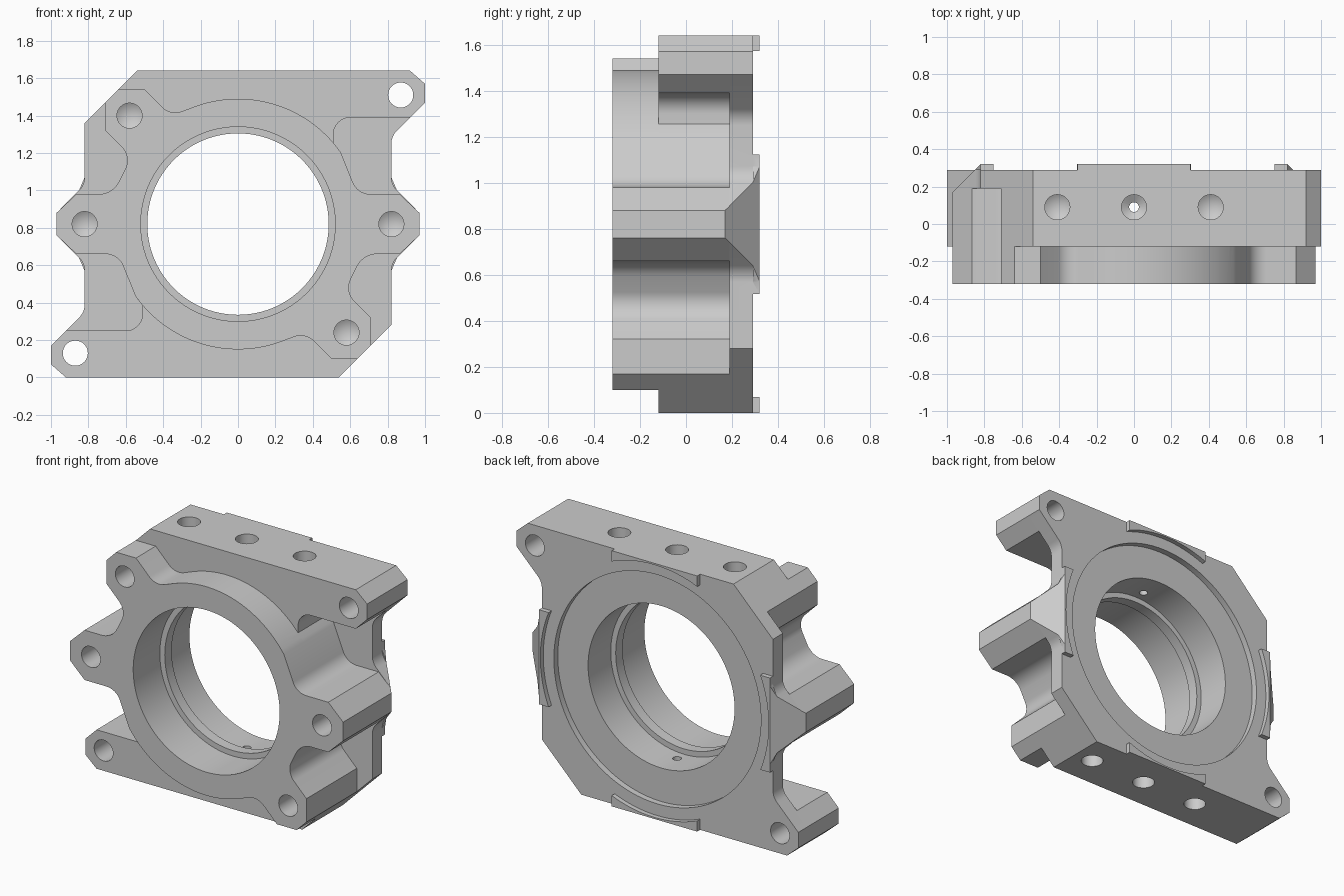
import bpy, bmesh, math
from mathutils import Vector, Matrix

if "Cube" in bpy.data.objects:
    bpy.data.objects.remove(bpy.data.objects["Cube"], do_unlink=True)

MID = 0.82            # height of the bore axis
FRONT, STEP, WEB, REAR, PAD = -0.32, -0.12, 0.19, 0.29, 0.32


def fillet(points, steps=8):
    """Round every corner given as (x, z, radius)."""
    out = []
    for i, pt in enumerate(points):
        p = Vector(pt[:2])
        if len(pt) < 3:
            out.append(p)
            continue
        d1 = (Vector(points[i - 1][:2]) - p).normalized()
        d2 = (Vector(points[(i + 1) % len(points)][:2]) - p).normalized()
        half, r = d1.angle(d2) / 2, pt[2]
        centre = p + (d1 + d2).normalized() * r / math.sin(half)
        a = p + d1 * r / math.tan(half) - centre
        b = p + d2 * r / math.tan(half) - centre
        out += [centre + a.lerp(b, k / steps).normalized() * r for k in range(steps + 1)]
    return out


def arc(radius, start, end, steps):
    angles = [math.radians(start + (end - start) * k / steps) for k in range(steps + 1)]
    return [(radius * math.cos(a), radius * math.sin(a)) for a in angles]


def half_turn(points):
    """Complete an outline that repeats after half a turn."""
    return points + [(-p[0], -p[1], *p[2:]) for p in points]


def finish(name, bm, matrix):
    bmesh.ops.remove_doubles(bm, verts=bm.verts, dist=1e-5)
    bmesh.ops.recalc_face_normals(bm, faces=bm.faces)
    bm.transform(matrix)
    mesh = bpy.data.meshes.new(name)
    bm.to_mesh(mesh)
    bm.free()
    obj = bpy.data.objects.new(name, mesh)
    bpy.context.collection.objects.link(obj)
    return obj


def prism(name, outline, y0, y1, turn=0):
    """Extrude an x-z outline along y, optionally turned about the bore axis."""
    bm = bmesh.new()
    rings = [[bm.verts.new((p[0], y, p[1])) for p in fillet(outline)] for y in (y0, y1)]
    for ring in rings:
        bm.faces.new(ring)
    near, far = rings
    for i in range(len(near)):
        bm.faces.new((near[i - 1], near[i], far[i], far[i - 1]))
    return finish(name, bm, Matrix.Translation((0, 0, MID)) @ Matrix.Rotation(turn, 4, "Y"))


def lathe(name, profile, origin, axis, steps=32):
    """Revolve (radius, distance) points about an axis."""
    bm = bmesh.new()
    verts = [bm.verts.new((r, 0, t)) for r, t in profile]
    edges = [bm.edges.new(pair) for pair in zip(verts, verts[1:])]
    bmesh.ops.spin(bm, geom=verts + edges, axis=(0, 0, 1), cent=(0, 0, 0),
                   angle=math.tau, steps=steps)
    turn = Vector((0, 0, 1)).rotation_difference(Vector(axis)).to_matrix().to_4x4()
    return finish(name, bm, Matrix.Translation(origin) @ turn)


def drill(name, radius, origin, axis, depth, tip=0.04):
    return lathe(name, [(0, -0.1), (radius, -0.1), (radius, depth), (0, depth + tip)],
                 origin, axis)


def combine(target, tool, operation):
    tool.hide_render = True
    mod = target.modifiers.new(operation.title(), "BOOLEAN")
    mod.operation, mod.object, mod.solver = operation, tool, "EXACT"
    bpy.context.view_layer.objects.active = target
    bpy.ops.object.modifier_apply(modifier=mod.name)
    bpy.data.objects.remove(tool, do_unlink=True)


# Shared pieces of the outlines
arm_side = [(-0.97, 0.06), (-0.865, 0.16), (-0.67, 0.16, 0.12),
            (-0.57, 0.36, 0.1), (-0.71, 0.5), (-0.71, 0.65)]
lobe_side = [(0.64, 0.16, 0.1), (0.865, 0.16), (0.97, 0.06)]
ear = [(-0.54, 0.82), (0.92, 0.82), (1, 0.75), (1, 0.65)]

# Front hub with arms and side lobes
hub = half_turn(arm_side + [(-0.64, 0.72), (-0.5, 0.72), (-0.36, 0.58, 0.1)]
                + arc(0.67, 112, 35, 30) + lobe_side)
# Middle block with ears and deep side pockets
block = half_turn(arm_side + ear + [(0.92, 0.57), (0.51, 0.57, 0.09)]
                  + arc(0.67, 40.4, 35, 3) + lobe_side)
# Rear flange
flange = half_turn([(-0.97, 0.06), (-0.82, 0.21, 0.1), (-0.82, 0.54)] + ear
                   + [(0.82, 0.47, 0.1), (0.82, 0.21, 0.1), (0.97, 0.06)])

housing = prism("bearing_housing", block, STEP, WEB)
combine(housing, prism("front_hub", hub, FRONT, STEP), "UNION")
combine(housing, prism("rear_flange", flange, WEB, REAR), "UNION")

# Raised locating pads on the rear face
top_pad = arc(0.81, 68, 112, 16) + [(-0.303, 0.82), (0.303, 0.82)]
side_pad = arc(0.81, 22, -22, 16) + [(0.82, -0.303), (0.82, -0.25), (0.85, -0.18),
                                     (0.85, 0.18), (0.82, 0.25), (0.82, 0.303)]
for turn in (0, math.pi):
    combine(housing, prism("top_pad", top_pad, REAR, PAD, turn), "UNION")
    combine(housing, prism("side_pad", side_pad, REAR, PAD, turn), "UNION")

# Sloped backs of the side lobes
for side in (1, -1):
    bm = bmesh.new()
    for z in (-0.35, 0.35):
        for x, y in ((1.07, 0.07), (0.77, 0.37), (1.07, 0.37)):
            bm.verts.new((side * x, y, z))
    bmesh.ops.convex_hull(bm, input=bm.verts)
    combine(housing, finish("lobe_slope_cutter", bm, Matrix.Translation((0, 0, MID))),
            "DIFFERENCE")

# Main bore with inner ridge and shallow rear recess
bore = [(0, -0.5), (0.52, -0.5), (0.52, -0.05), (0.485, -0.05), (0.485, 0.02),
        (0.52, 0.02), (0.52, 0.25), (0.735, 0.25), (0.735, 0.5), (0, 0.5)]
combine(housing, lathe("bore_cutter", bore, (0, 0, MID), (0, 1, 0), 96), "DIFFERENCE")

HOLE = 0.067
for s in (1, -1):
    # Ear through holes
    combine(housing, drill("ear_hole", HOLE, (s * 0.87, STEP, MID + s * 0.69),
                           (0, 1, 0), 0.6), "DIFFERENCE")
    # Blind holes in lobes and arms
    for x, z in ((0.82, 0), (0.58, -0.58)):
        combine(housing, drill("front_hole", HOLE, (s * x, FRONT, MID + s * z),
                               (0, 1, 0), 0.26), "DIFFERENCE")
    # Blind holes in the top and bottom faces
    for x in (-0.41, 0, 0.41):
        combine(housing, drill("edge_hole", HOLE, (x, 0.09, MID + s * MID),
                               (0, 0, -s), 0.18), "DIFFERENCE")
    # Small oil passage into the bore
    combine(housing, drill("oil_hole", 0.026, (0, 0.09, MID + s * MID),
                           (0, 0, -s), 0.5, 0), "DIFFERENCE")

bpy.ops.object.select_all(action="DESELECT")
housing.select_set(True)
bpy.context.view_layer.objects.active = housing
bpy.ops.object.shade_smooth_by_angle(angle=math.radians(25))
